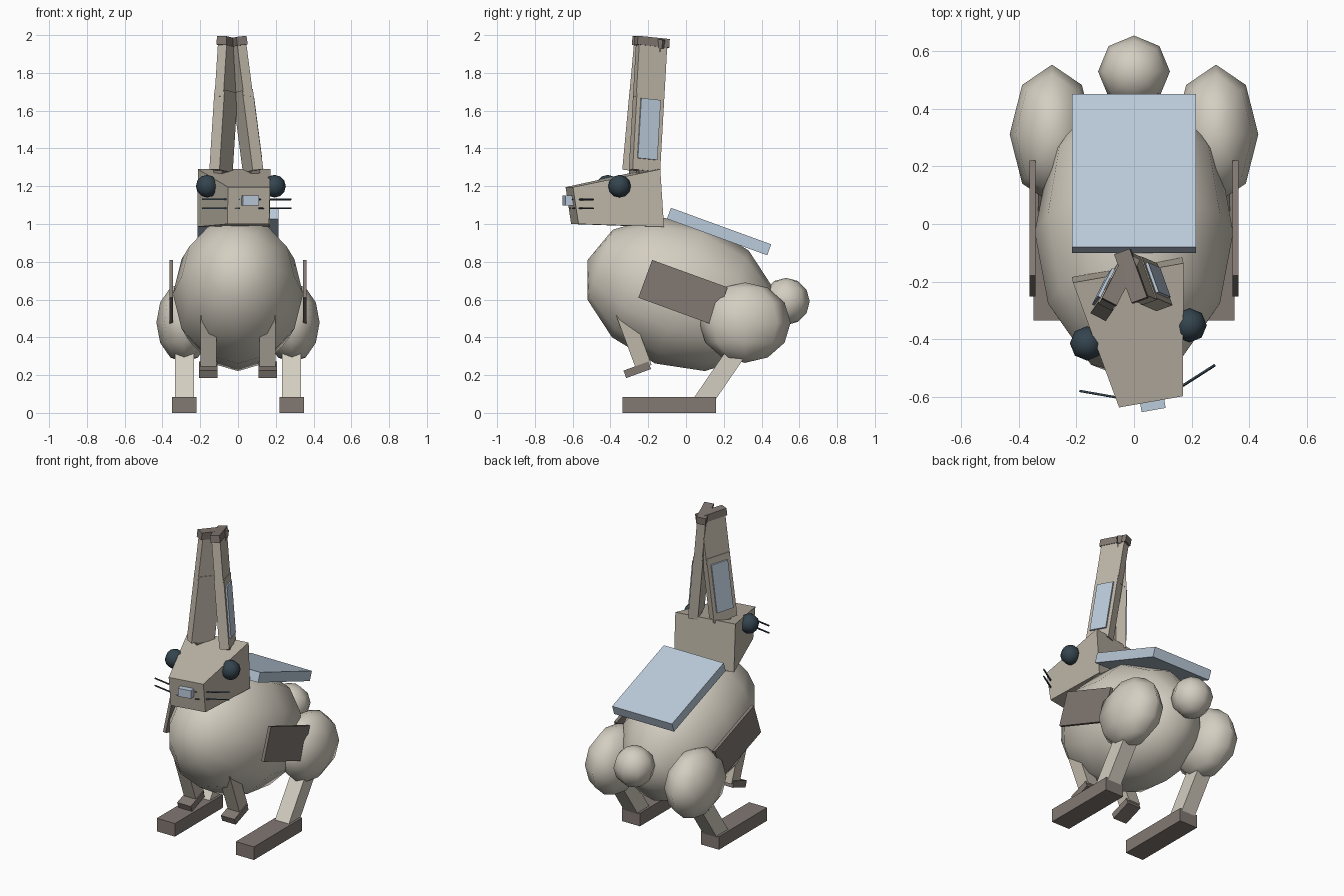
import bpy, bmesh, math
from mathutils import Matrix, Vector

if "Cube" in bpy.data.objects:
    bpy.data.objects.remove(bpy.data.objects["Cube"])


def srgb(*c):
    return [((v / 255 + 0.055) / 1.055) ** 2.4 for v in c] + [1.0]


def material(name, *c):
    m = bpy.data.materials.new(name)
    m.diffuse_color = srgb(*c)
    m.use_nodes = True
    m.node_tree.nodes["Principled BSDF"].inputs["Base Color"].default_value = m.diffuse_color
    return m


CREAM = material("cream fur", 212, 206, 193)
BEIGE = material("beige fur", 190, 182, 168)
BROWN = material("taupe", 130, 120, 114)
BLUE = material("pale blue", 187, 203, 219)
DARK = material("dark slate", 52, 68, 78)


def finish(name, bm, mat, smooth=False):
    bmesh.ops.recalc_face_normals(bm, faces=bm.faces)
    for f in bm.faces:
        f.smooth = smooth
    me = bpy.data.meshes.new(name)
    bm.to_mesh(me)
    bm.free()
    me.materials.append(mat)
    ob = bpy.data.objects.new(name, me)
    bpy.context.collection.objects.link(ob)
    return ob


def rot(axis, deg):
    return Matrix.Rotation(math.radians(deg), 4, axis)


def box(name, mat, loc, size, r=Matrix(), taper=(1, 1)):
    """Box centred on loc; taper scales its upper end."""
    bm = bmesh.new()
    bmesh.ops.create_cube(bm, size=1)
    for v in bm.verts:
        if v.co.z > 0:
            v.co.x *= taper[0]
            v.co.y *= taper[1]
        v.co = Vector([a * b for a, b in zip(v.co, size)])
    bm.transform(Matrix.Translation(loc) @ r)
    return finish(name, bm, mat)


def beam(name, mat, a, b, w, d, yaw=0, taper=(1, 1)):
    """Box running from point a to point b."""
    a, b = Vector(a), Vector(b)
    tilt = Vector((0, 0, 1)).rotation_difference(b - a).to_matrix().to_4x4()
    return box(name, mat, (a + b) / 2, (w, d, (b - a).length), tilt @ rot('Z', yaw), taper)


def ball(name, mat, loc, radii, seg=8, rings=6, r=Matrix()):
    bm = bmesh.new()
    bmesh.ops.create_uvsphere(bm, u_segments=seg, v_segments=rings, radius=1)
    bm.transform(Matrix.Translation(loc) @ r @ Matrix.Diagonal((*radii, 1)))
    return finish(name, bm, mat, True)


# Body and tail
ball("body", CREAM, (0, -0.03, 0.63), (0.345, 0.392, 0.523), 12, 6, rot('X', 70))
ball("tail", CREAM, (0, 0.53, 0.59), (0.125, 0.125, 0.125))

# Back and flank plates, limbs
box("back_plate", BLUE, (0, 0.175, 0.96), (0.43, 0.565, 0.062), rot('X', -20))
for side, s in (("left", -1), ("right", 1)):
    box(side + "_flank_plate", BROWN, (s * 0.353, -0.016, 0.637), (0.02, 0.425, 0.213), rot('X', -20))
    ball(side + "_haunch", CREAM, (s * 0.285, 0.312, 0.478), (0.147, 0.242, 0.213))
    beam(side + "_hind_leg", CREAM, (s * 0.284, 0.075, 0.04), (s * 0.284, 0.26, 0.31), 0.1, 0.1)
    box(side + "_hind_foot", BROWN, (s * 0.284, -0.0875, 0.0425), (0.13, 0.495, 0.085))
    beam(side + "_front_leg", BEIGE, (s * 0.157, -0.222, 0.24), (s * 0.157, -0.33, 0.53), 0.085, 0.085)
    box(side + "_front_paw", BROWN, (s * 0.157, -0.258, 0.228), (0.097, 0.14, 0.042), rot('X', 20))

# Head: tapered wedge turned slightly to one side
bm = bmesh.new()
bmesh.ops.create_cube(bm, size=1)
for v in bm.verts:
    front, top = v.co.y < 0, v.co.z > 0
    v.co.x *= 0.225 if front else 0.39
    v.co.y = (-0.455 if top else -0.425) if front else (0 if top else 0.02)
    v.co.z = (1.195 if top else 1.0) if front else (1.29 if top else 0.985)
bm.transform(Matrix.Translation((-0.02, -0.17, 0)) @ rot('Z', 10))
finish("head", bm, BEIGE)

# Face
ball("left_eye", DARK, (-0.163, -0.415, 1.2), (0.06, 0.06, 0.06))
ball("right_eye", DARK, (0.193, -0.352, 1.2), (0.06, 0.06, 0.06))
box("nose", BLUE, (0.064, -0.622, 1.125), (0.085, 0.05, 0.052), rot('Z', 10))
for n, z in (("upper", 1.13), ("lower", 1.083)):
    beam(n + "_left_whisker", DARK, (0.01, -0.615, z), (-0.19, -0.58, z), 0.007, 0.007)
    beam(n + "_right_whisker", DARK, (0.11, -0.6, z), (0.282, -0.49, z), 0.007, 0.007)

# Ears: wide lower part, slimmer upper part, dark tip, inner plate on the outer face
for side, s, a, b, yaw in (("left", -1, (-0.09, -0.255, 1.28), (-0.045, -0.19, 1.985), -27),
                           ("right", 1, (0.08, -0.22, 1.28), (-0.012, -0.18, 1.985), 20)):
    a, b = Vector(a), Vector(b)
    beam(side + "_ear_base", BROWN, a - Vector((0, 0, 0.02)), a.lerp(b, 0.05), 0.05, 0.08, yaw)
    beam(side + "_ear_lower", BEIGE, a, a.lerp(b, 0.6), 0.06, 0.155, yaw)
    beam(side + "_ear_upper", BEIGE, a.lerp(b, 0.55), a.lerp(b, 0.96), 0.052, 0.158, yaw)
    beam(side + "_ear_tip", BROWN, a.lerp(b, 0.935), b, 0.058, 0.18, yaw)
    off = rot('Z', yaw) @ Vector((s * 0.031, 0, 0))
    beam(side + "_ear_inner", BLUE, a.lerp(b, 0.09) + off, a.lerp(b, 0.54) + off, 0.018, 0.11, yaw)
